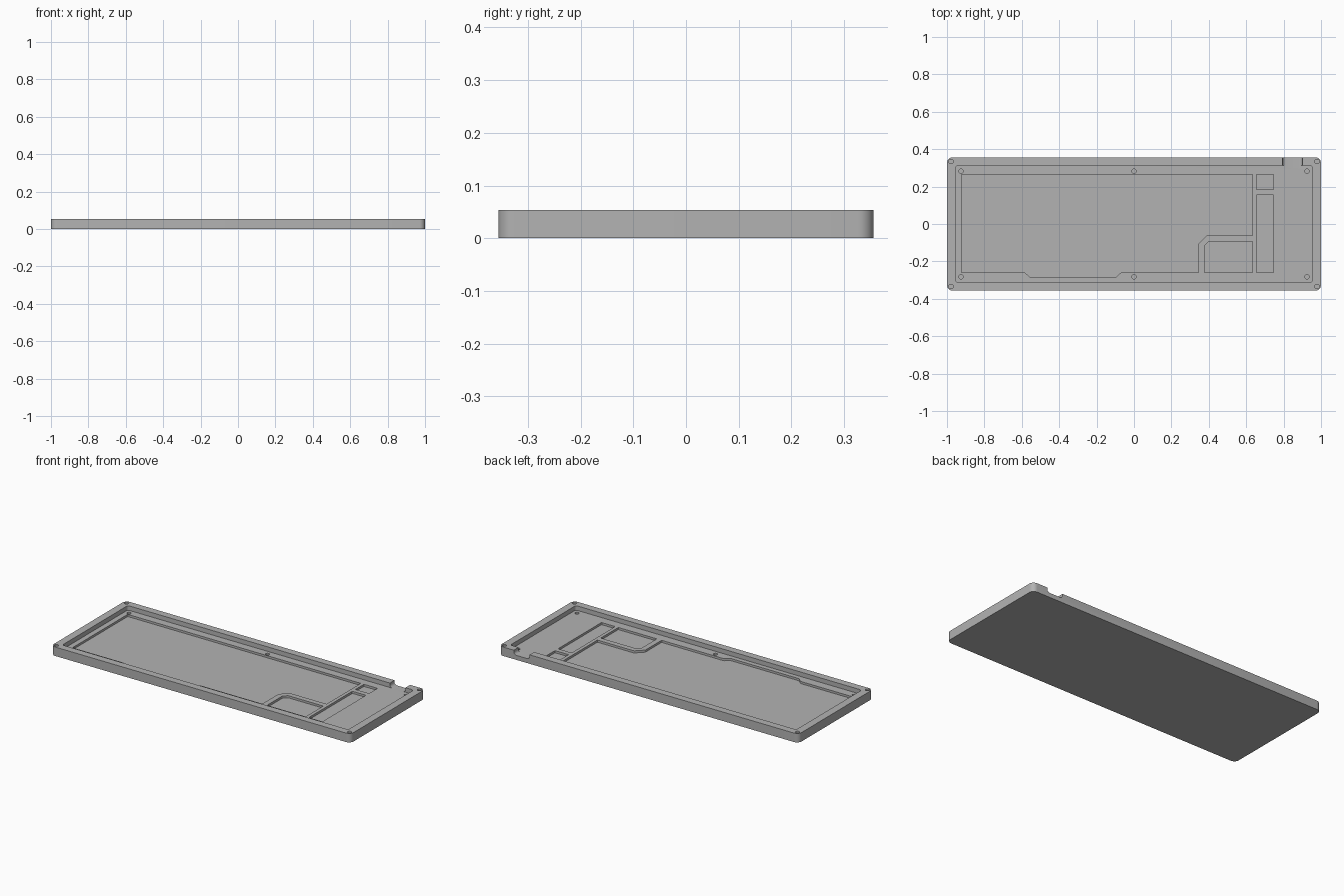
import bpy, bmesh, math
from mathutils import Matrix, Vector

cube = bpy.data.objects.get("Cube")
if cube:
    bpy.data.objects.remove(cube)

HEIGHT = 0.054
FLOOR = 0.027       # main recess floor
DEEP = 0.014        # floor of the inner pockets
ABOVE = 0.08        # cutters rise past the top

grey = bpy.data.materials.new("case grey")
grey.use_nodes = True
colour = (0.45, 0.45, 0.45, 1)
grey.diffuse_color = colour
grey.node_tree.nodes["Principled BSDF"].inputs["Base Color"].default_value = colour


def prism(name, points, low, high):
    """Extrude a flat outline from z = low to z = high."""
    bm = bmesh.new()
    face = bm.faces.new([bm.verts.new((x, y, low)) for x, y in points])
    new = bmesh.ops.extrude_face_region(bm, geom=[face])["geom"]
    verts = [g for g in new if isinstance(g, bmesh.types.BMVert)]
    bmesh.ops.translate(bm, verts=verts, vec=(0, 0, high - low))
    bmesh.ops.recalc_face_normals(bm, faces=bm.faces)
    mesh = bpy.data.meshes.new(name)
    bm.to_mesh(mesh)
    bm.free()
    mesh.materials.append(grey)
    obj = bpy.data.objects.new(name, mesh)
    bpy.context.collection.objects.link(obj)
    return obj


def rounded(points, radius, steps=5):
    """Round every corner of an outline with a small arc-like curve."""
    out = []
    pts = [Vector(p) for p in points]
    for i, p in enumerate(pts):
        a = p + (pts[i - 1] - p).normalized() * radius
        b = p + (pts[(i + 1) % len(pts)] - p).normalized() * radius
        centre = a + b - p
        for s in range(steps + 1):
            t = math.pi / 2 * s / steps
            out.append(centre + (p - b) * math.cos(t) + (p - a) * math.sin(t))
    return out


def box(x0, x1, y0, y1):
    return [(x0, y0), (x1, y0), (x1, y1), (x0, y1)]


def circle(x, y, radius, count=20):
    return [(x + radius * math.cos(math.tau * i / count),
             y + radius * math.sin(math.tau * i / count)) for i in range(count)]


# Case body with rounded corners
case = prism("keyboard_case", rounded(box(-1, 1, -0.356, 0.356), 0.03, 8), 0, HEIGHT)

# Main recess
cutters = [prism("main_recess", rounded(box(-0.954, 0.954, -0.312, 0.312), 0.014),
                 FLOOR, ABOVE)]

# Large inner pocket, with a stepped front edge and a notched corner
large = [(-0.922, -0.26), (-0.583, -0.26), (-0.556, -0.284), (-0.096, -0.284),
         (-0.07, -0.26), (0.345, -0.26), (0.345, -0.105), (0.39, -0.061),
         (0.634, -0.061), (0.634, 0.265), (-0.922, 0.265)]
small = [(0.377, -0.26), (0.634, -0.26), (0.634, -0.093), (0.4, -0.093), (0.377, -0.116)]
pockets = {
    "large_pocket": large,
    "cursor_key_pocket": small,
    "long_side_pocket": box(0.655, 0.746, -0.26, 0.155),
    "square_pocket": box(0.655, 0.746, 0.184, 0.265),
}
for name, outline in pockets.items():
    cutters.append(prism(name, rounded(outline, 0.004, 3), DEEP, ABOVE))

# Blind screw holes in the rim corners and the recess floor
for x in (-0.978, 0.978):
    for y in (-0.334, 0.334):
        cutters.append(prism("rim_screw_hole", circle(x, y, 0.012), 0.02, ABOVE))
for x in (-0.925, 0, 0.925):
    for y in (-0.282, 0.282):
        cutters.append(prism("floor_screw_hole", circle(x, y, 0.012), 0.01, ABOVE))

# Cable port through the back wall, with rounded lower corners
r = 0.017
port = [(0.795, ABOVE)]
for cx, start in ((0.795 + r, math.pi), (0.9 - r, 1.5 * math.pi)):
    for i in range(7):
        a = start + math.pi / 2 * i / 6
        port.append((cx + r * math.cos(a), FLOOR + r + r * math.sin(a)))
port.append((0.9, ABOVE))
cable_port = prism("cable_port", port, -0.4, -0.3)
cable_port.data.transform(Matrix.Rotation(math.pi / 2, 4, 'X'))
cutters.append(cable_port)

# Carve every cutter out of the body
bpy.context.view_layer.objects.active = case
case.select_set(True)
for cutter in cutters:
    mod = case.modifiers.new(cutter.name, 'BOOLEAN')
    mod.operation = 'DIFFERENCE'
    mod.solver = 'EXACT'
    mod.object = cutter
    bpy.ops.object.modifier_apply(modifier=mod.name)
    bpy.data.objects.remove(cutter)
bpy.ops.object.shade_smooth_by_angle(angle=math.radians(30))
